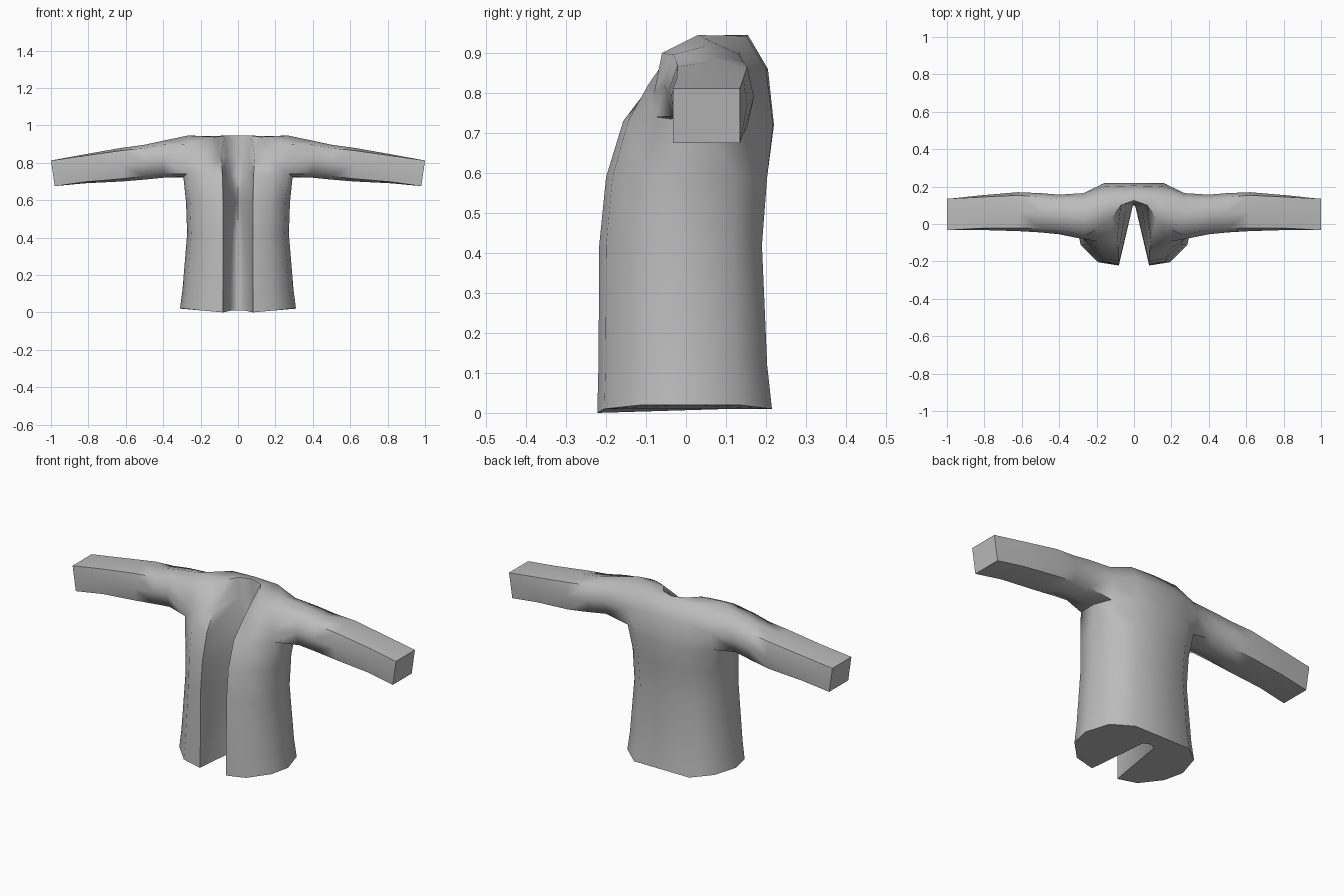
import bpy, bmesh, math

if "Cube" in bpy.data.objects:
    bpy.data.objects.remove(bpy.data.objects["Cube"])

cloth = bpy.data.materials.new("grey_cloth")
cloth.diffuse_color = (0.5, 0.5, 0.5, 1)
cloth.use_nodes = True
cloth.node_tree.nodes["Principled BSDF"].inputs["Base Color"].default_value = cloth.diffuse_color

# Half torso outlines, running from centre back round the side to the front slit
rows = []
for z, w, yb, yf, sx, sy in [(0.01, .31, .215, -.222, .035, .11), (.12, .297, .203, -.219, .035, .115),
                             (.42, .272, .19, -.217, .03, .115), (.59, .278, .203, -.2, .008, .09)]:
    hem = 0.01 if z < .05 else 0
    rows.append([(0, yb, z), (.55 * w, yb, z), (.87 * w, .62 * yb, z + hem), (w, .0, z + hem),
                 (.92 * w, .5 * yf, z + hem), (.62 * w, .92 * yf, z), (.08, yf, z - hem),
                 (sx, sy, z), (0, sy + .015, z)])
# Armpit, chest and shoulder outlines
rows.append([(0, .22, .72), (.16, .218, .72), (.262, .14, .72), (.292, .04, .725), (.275, -.075, .74),
             (.185, -.145, .73), (.083, -.157, .73), (.04, .1, .73), (0, .115, .73)])
rows.append([(0, .205, .86), (.155, .2, .86), (.27, .165, .82), None, (.275, -.08, .8),
             (.185, -.095, .82), (.09, -.085, .825), (.06, .1, .84), (0, .125, .84)])
rows.append([(0, .155, .945), (.14, .15, .943), (.26, .135, .905), (.27, .03, .945), (.26, -.06, .9),
             (.2, -.03, .915), (.12, .03, .938), (.07, .1, .945), (0, .125, .945)])

# Sleeve rings: x top, x bottom, y front, y back, z bottom, z top, corner inset
sleeve = [(.4, .4, -.055, .157, .72, .918, .22), (.5, .5, -.045, .165, .71, .896, .2),
          (.62, .62, -.038, .17, .70, .88, .16), (.82, .82, -.032, .153, .69, .845, .1),
          (1, .98, -.033, .135, .675, .812, 0)]


def sleeve_ring(xt, xb, yf, yb, zb, zt, c):
    pts = []
    for u, v in [(1, -1), (0, -1), (-1, -1), (-1, 0), (-1, 1), (0, 1), (1, 1), (1, 0)]:
        k = 1 - c if u and v else 1
        fy, fz = .5 + .5 * u * k, .5 + .5 * v * k
        pts.append((xb + (xt - xb) * fz, yf + (yb - yf) * fy, zb + (zt - zb) * fz))
    return pts


bm = bmesh.new()
v = [[bm.verts.new(p) if p else None for p in r] for r in rows]

# Torso walls, leaving the armhole open
for i in range(len(v) - 1):
    for j in range(8):
        if i >= 4 and j in (2, 3):
            continue
        bm.faces.new((v[i][j], v[i][j + 1], v[i + 1][j + 1], v[i + 1][j]))
# Hem underside and shoulder top
bm.faces.new(v[0])
t = v[-1]
for ids in [(0, 1, 7, 8), (1, 6, 7), (1, 2, 3, 6), (3, 4, 5, 6)]:
    bm.faces.new([t[k] for k in ids])
# Sleeve grown from the armhole, closed at the cuff
a, m = v[4], v[5]
prev = [a[2], a[3], a[4], m[4], t[4], t[3], t[2], m[2]]
for s in sleeve:
    ring = [bm.verts.new(p) for p in sleeve_ring(*s)]
    for k in range(8):
        n = (k + 1) % 8
        bm.faces.new((prev[k], prev[n], ring[n], ring[k]))
    prev = ring
bm.faces.new(prev)

# Mirror to the other half and weld the centre seam
dup = bmesh.ops.duplicate(bm, geom=bm.verts[:] + bm.edges[:] + bm.faces[:])["geom"]
for e in dup:
    if isinstance(e, bmesh.types.BMVert):
        e.co.x *= -1
bmesh.ops.remove_doubles(bm, verts=bm.verts[:], dist=1e-4)
bmesh.ops.recalc_face_normals(bm, faces=bm.faces[:])

mesh = bpy.data.meshes.new("jacket")
bm.to_mesh(mesh)
bm.free()
mesh.materials.append(cloth)
jacket = bpy.data.objects.new("jacket", mesh)
bpy.context.collection.objects.link(jacket)
bpy.context.view_layer.objects.active = jacket
jacket.select_set(True)
bpy.ops.object.shade_smooth_by_angle(angle=math.radians(62))
